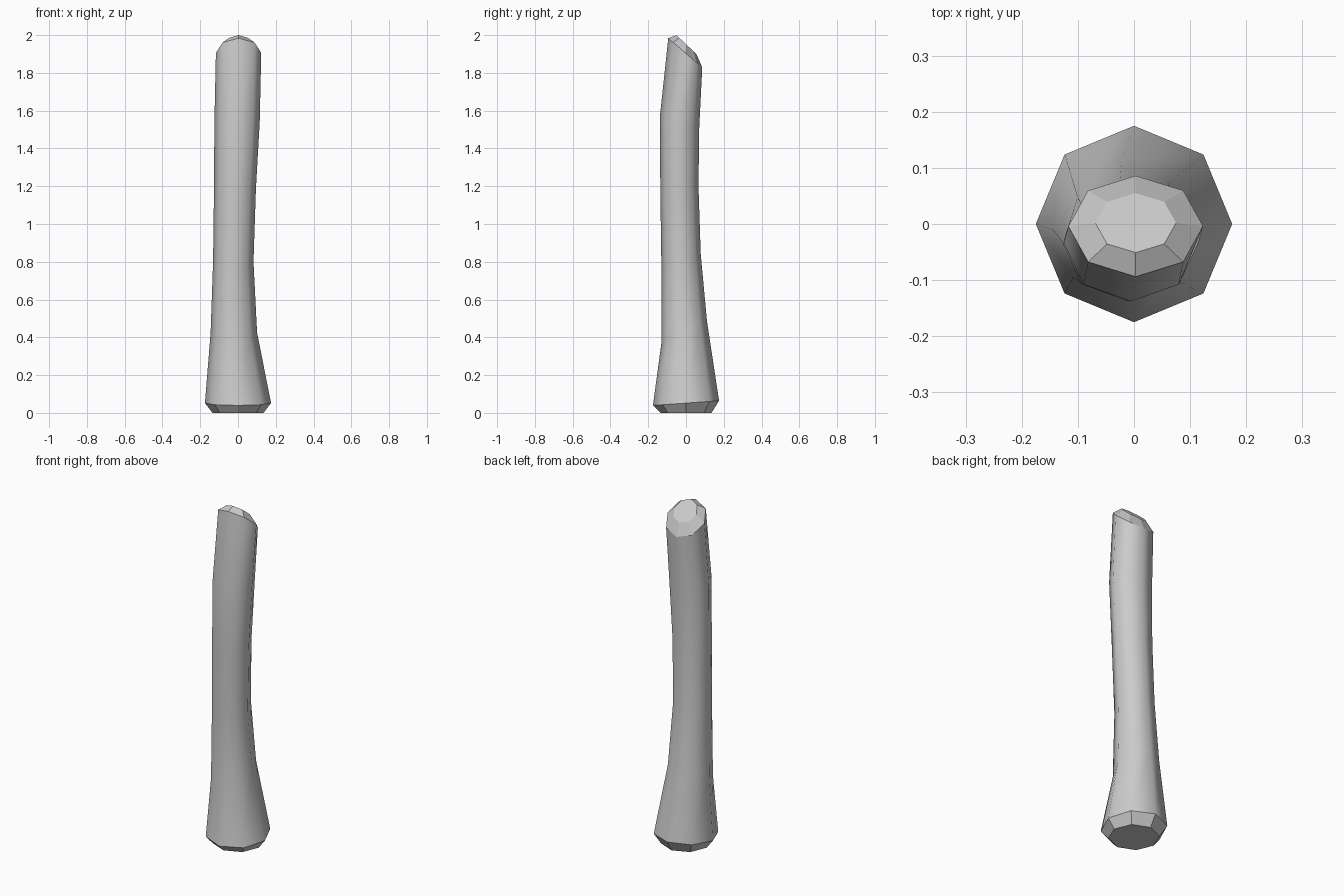
import bpy, bmesh
from math import cos, sin, pi

if "Cube" in bpy.data.objects:
    bpy.data.objects.remove(bpy.data.objects["Cube"])

SIDES = 8
# Rings from foot to tip: centre x, centre y, radius x, radius y, height, tilt along y
RINGS = [
    (0.000, 0.000, 0.135, 0.135, 0.000, 0.00),
    (0.000, 0.000, 0.175, 0.175, 0.052, 0.07),
    (-0.022, -0.010, 0.123, 0.121, 0.425, 0.50),
    (-0.025, -0.026, 0.107, 0.104, 0.800, 0.40),
    (-0.016, -0.035, 0.111, 0.101, 1.190, 0.10),
    (-0.005, -0.034, 0.120, 0.104, 1.540, -0.30),
    (0.003, -0.004, 0.120, 0.090, 1.906, -0.86),
    (0.003, 0.002, 0.072, 0.053, 1.950, -0.94),
]

bm = bmesh.new()


def add_ring(cx, cy, rx, ry, z, tilt):
    verts = []
    for i in range(SIDES):
        a = 2 * pi * i / SIDES
        dy = ry * sin(a)
        verts.append(bm.verts.new((cx + rx * cos(a), cy + dy, z + tilt * dy)))
    return verts


rings = [add_ring(*r) for r in RINGS]

# Shaft is smooth, the chamfers at both ends are flat
for k, (low, high) in enumerate(zip(rings, rings[1:])):
    for i in range(SIDES):
        j = (i + 1) % SIDES
        face = bm.faces.new((low[i], low[j], high[j], high[i]))
        face.smooth = 0 < k < len(RINGS) - 2

# End caps
bm.faces.new(rings[0][::-1])
bm.faces.new(rings[-1])

mesh = bpy.data.meshes.new("curved_post")
bm.to_mesh(mesh)
bm.free()
bpy.context.collection.objects.link(bpy.data.objects.new("curved_post", mesh))
